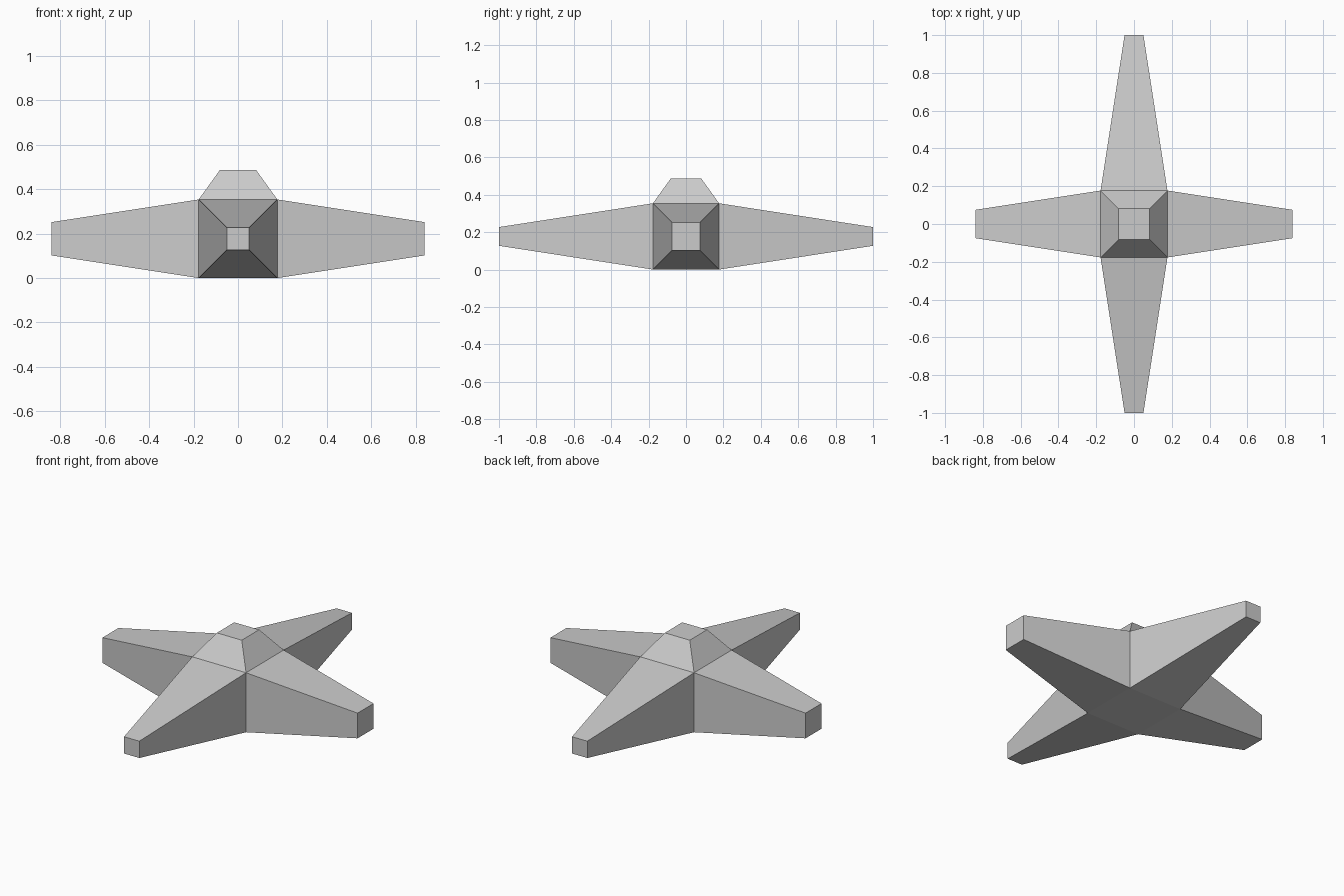
import bpy
import bmesh
from mathutils import Vector

if "Cube" in bpy.data.objects:
    bpy.data.objects.remove(bpy.data.objects["Cube"], do_unlink=True)

HALF = 0.177  # half width of the central cube

grey = bpy.data.materials.new("light_grey")
grey.use_nodes = True
colour = (0.6, 0.6, 0.6, 1)
grey.diffuse_color = colour
grey.node_tree.nodes["Principled BSDF"].inputs["Base Color"].default_value = colour


def pull_arm(bm, direction, reach, tip_half):
    """Extrude the cube face looking along direction into a tapered arm."""
    bm.normal_update()
    axis = Vector(direction)
    face = max(bm.faces, key=lambda f: f.normal.dot(axis) + f.calc_center_median().dot(axis))
    tip = bmesh.ops.extrude_discrete_faces(bm, faces=[face])["faces"][0]
    for v in tip.verts:
        across = v.co - axis * v.co.dot(axis)
        v.co = across * (tip_half / HALF) + axis * reach


# Central cube with four tapered arms and a short cap
bm = bmesh.new()
bmesh.ops.create_cube(bm, size=2 * HALF)
for side in (1, -1):
    pull_arm(bm, (side, 0, 0), 0.84, 0.075)
    pull_arm(bm, (0, side, 0), 1.0, 0.05)
pull_arm(bm, (0, 0, 1), 0.486 - HALF, 0.082)
bmesh.ops.translate(bm, verts=bm.verts, vec=(0, 0, HALF))
bmesh.ops.recalc_face_normals(bm, faces=bm.faces)

mesh = bpy.data.meshes.new("four_armed_star")
bm.to_mesh(mesh)
bm.free()
mesh.materials.append(grey)
star = bpy.data.objects.new("four_armed_star", mesh)
bpy.context.collection.objects.link(star)
